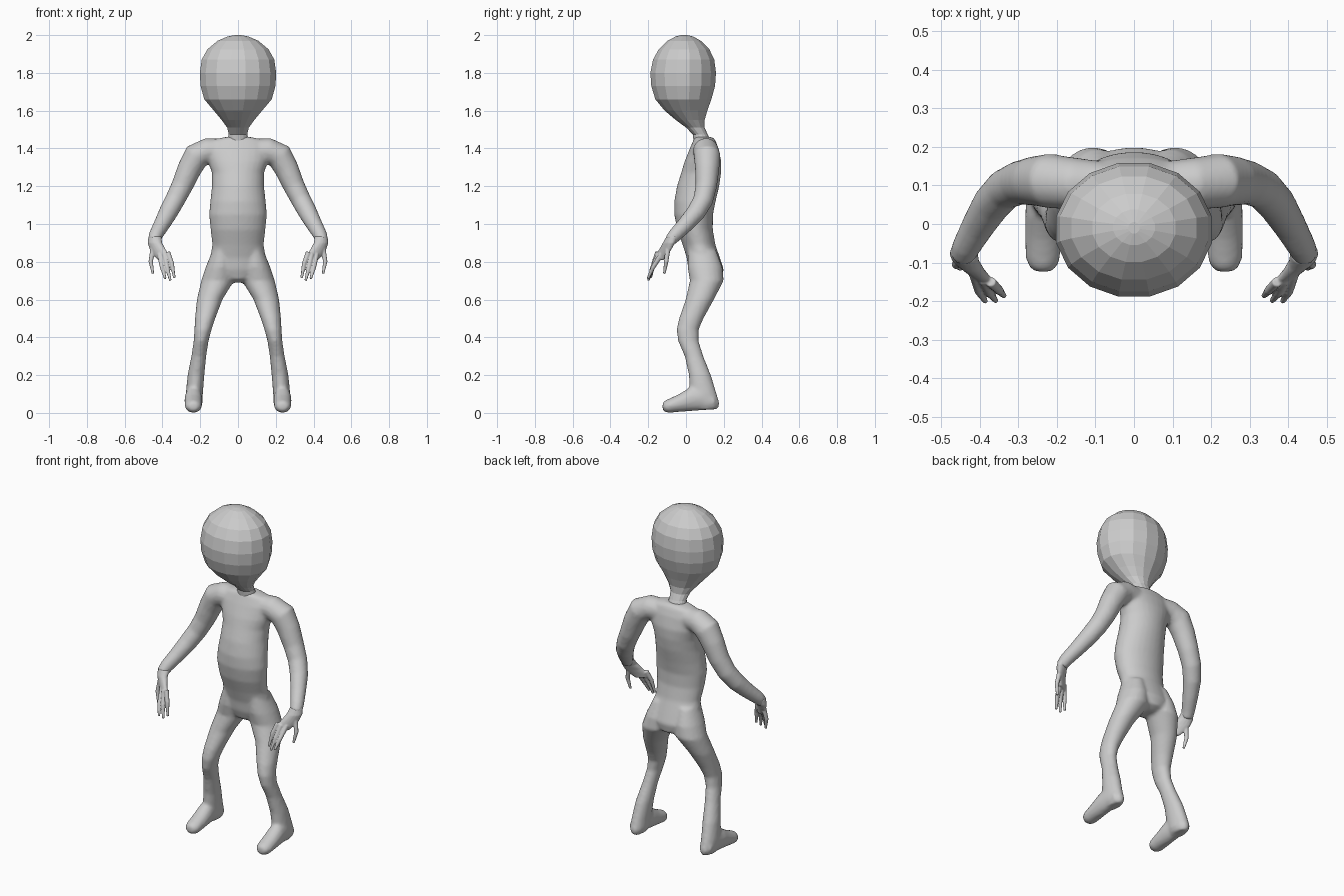
import bpy, bmesh, math
from mathutils import Vector

X, Y, Z = Vector((1, 0, 0)), Vector((0, 1, 0)), Vector((0, 0, 1))


def loft(bm, rings, sides=20, side=1):
    """Skin a closed tube through rings of (centre, half-axis a, half-axis b)."""
    loops = []
    for c, a, b in rings:
        loop = []
        for i in range(sides):
            t = 2 * math.pi * (i + 0.5) / sides
            p = c + a * math.cos(t) + b * math.sin(t)
            loop.append(bm.verts.new((p.x * side, p.y, p.z)))
        loops.append(loop)
    for lo, hi in zip(loops, loops[1:]):
        for i in range(sides):
            j = (i + 1) % sides
            bm.faces.new((lo[i], lo[j], hi[j], hi[i]))
    bm.faces.new(loops[0])
    bm.faces.new(loops[-1])


def level(rows):
    """Horizontal rings from (z, x min, x max, y front, y back)."""
    return [(Vector(((x0 + x1) / 2, (f + k) / 2, z)), X * (x1 - x0) / 2, Y * (k - f) / 2)
            for z, x0, x1, f, k in rows]


def centred(rows):
    return level([(z, -w, w, f, k) for z, w, f, k in rows])


def tube(rows):
    """Round rings from (x, y, z, radius), square to the path."""
    pts = [Vector(r[:3]) for r in rows]
    rings = []
    for i, p in enumerate(pts):
        d = (pts[min(i + 1, len(pts) - 1)] - pts[max(i - 1, 0)]).normalized()
        a = d.cross(Y if abs(d.y) < 0.9 else X).normalized()
        rings.append((p, a * rows[i][3], d.cross(a) * rows[i][3]))
    return rings


def finish(bm, name, voxel=None, smooth=4):
    bmesh.ops.recalc_face_normals(bm, faces=bm.faces)
    me = bpy.data.meshes.new(name)
    bm.to_mesh(me)
    bm.free()
    ob = bpy.data.objects.new(name, me)
    bpy.context.collection.objects.link(ob)
    if voxel:
        m = ob.modifiers.new("blend", 'REMESH')
        m.mode = 'VOXEL'
        m.voxel_size = voxel
        m.use_smooth_shade = True
        s = ob.modifiers.new("soften", 'SMOOTH')
        s.factor = 0.5
        s.iterations = smooth
    return ob


# Faceted head and neck
bm = bmesh.new()
loft(bm, centred([
    (1.43, .06, .04, .14), (1.475, .05, .035, .115), (1.51, .058, 0, .1),
    (1.55, .088, -.055, .1), (1.60, .13, -.115, .115), (1.66, .182, -.165, .137),
    (1.73, .202, -.187, .157), (1.80, .206, -.192, .162), (1.87, .196, -.178, .153),
    (1.925, .165, -.147, .126), (1.97, .11, -.1, .08), (1.993, .055, -.055, .038),
    (2.0, .015, -.025, .005)]), 16)
finish(bm, "head")

# Body: torso, arms and legs blended into one smooth skin
bm = bmesh.new()
loft(bm, centred([
    (1.46, .07, .045, .14), (1.445, .14, .04, .155), (1.40, .175, .02, .172),
    (1.33, .158, -.008, .187), (1.27, .138, -.026, .186), (1.20, .138, -.048, .176),
    (1.12, .147, -.062, .157), (1.05, .153, -.062, .143), (.97, .145, -.047, .142),
    (.89, .136, -.018, .156), (.82, .148, .004, .18), (.76, .15, .012, .2),
    (.71, .11, .03, .19), (.69, .05, .06, .15)]), 28)

leg = level([
    (.86, .03, .135, .01, .16), (.77, .015, .172, .008, .194),
    (.70, .02, .195, .02, .2), (.60, .082, .218, -.002, .148),
    (.50, .12, .228, -.037, .093), (.44, .14, .231, -.05, .067),
    (.38, .156, .235, -.042, .067), (.30, .168, .247, -.007, .092),
    (.20, .178, .267, .015, .132), (.10, .186, .277, .02, .163),
    (.05, .188, .275, .03, .178), (.02, .2, .262, .05, .17)])

# Foot rings from (y, half width, z bottom, z top)
foot = [(Vector((.236, y, (b + t) / 2)), X * w, Z * (t - b) / 2) for y, w, b, t in [
    (.15, .035, .018, .10), (.08, .043, .013, .15), (.02, .047, .009, .135),
    (-.04, .047, .005, .098), (-.09, .045, .0, .075), (-.115, .034, .006, .064),
    (-.124, .018, .018, .05)]]

arm = tube([
    (.06, .10, 1.39, .06), (.16, .105, 1.388, .068), (.22, .112, 1.36, .071),
    (.258, .112, 1.29, .064), (.297, .107, 1.20, .057), (.335, .09, 1.125, .053),
    (.37, .052, 1.06, .05), (.405, -.005, .995, .043), (.436, -.06, .94, .037),
    (.446, -.085, .91, .032)])

for side in (1, -1):
    for part in (leg, foot, arm):
        loft(bm, part, 20, side)
finish(bm, "body", 0.01)

# Hands: flat palm, three fingers and a thumb
across, thick = Vector((.82, .57, 0)), Vector((-.57, .82, 0))
palm = [(Vector(c), across * a, thick * b) for c, a, b in [
    ((.44, -.07, .935), .035, .033), ((.44, -.09, .90), .043, .027),
    ((.425, -.11, .865), .05, .02), ((.405, -.13, .835), .05, .016),
    ((.395, -.14, .81), .036, .012)]]
digits = [((.372, -.15, .85), (.35, -.172, .79), (.337, -.187, .715)),
          ((.39, -.145, .84), (.375, -.178, .77), (.358, -.2, .70)),
          ((.415, -.13, .84), (.402, -.175, .77), (.385, -.202, .71)),
          ((.45, -.095, .875), (.462, -.105, .80), (.45, -.115, .737))]
for side, name in ((1, "left_hand"), (-1, "right_hand")):
    bm = bmesh.new()
    loft(bm, palm, 16, side)
    for base, mid, tip in digits:
        loft(bm, tube([base + (.014,), mid + (.012,), tip + (.007,)]), 10, side)
    finish(bm, name, 0.004, 3)
